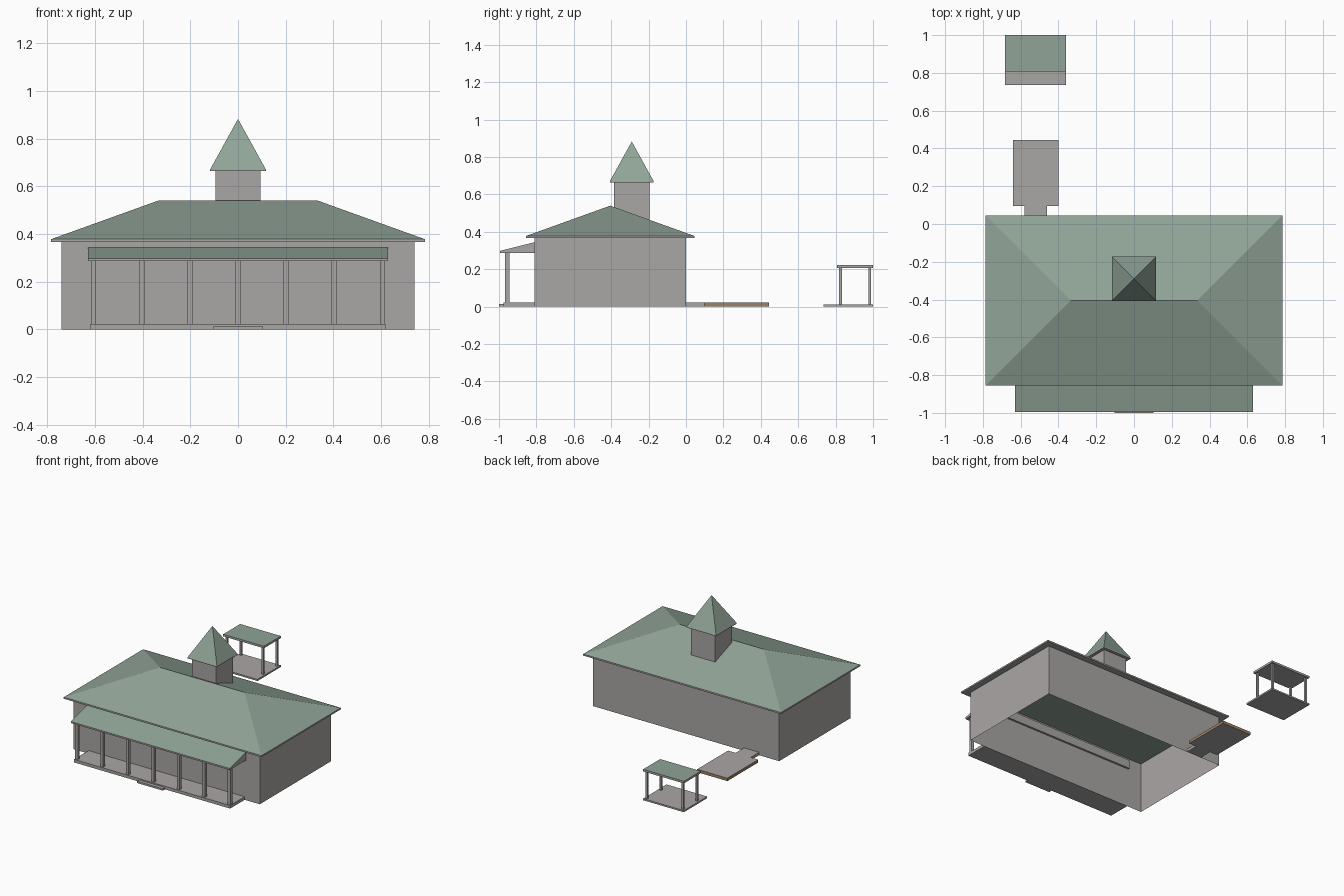
import bpy
import bmesh
from mathutils import Vector

cube = bpy.data.objects.get("Cube")
if cube:
    bpy.data.objects.remove(cube, do_unlink=True)


def material(name, rgb):
    m = bpy.data.materials.new(name)
    m.use_nodes = True
    m.diffuse_color = (*rgb, 1)
    m.node_tree.nodes["Principled BSDF"].inputs["Base Color"].default_value = (*rgb, 1)
    return m


GREY = material("warm_grey", (0.40, 0.385, 0.375))
GREEN = material("roof_green", (0.28, 0.37, 0.31))
BROWN = material("timber_brown", (0.34, 0.22, 0.13))


def finish(name, bm, accent=GREEN, rule=None):
    """Store the mesh; faces passing the rule get the accent colour."""
    bm.normal_update()
    for f in bm.faces:
        f.material_index = int(bool(rule and rule(f)))
    mesh = bpy.data.meshes.new(name)
    bm.to_mesh(mesh)
    bm.free()
    mesh.materials.append(GREY)
    if rule:
        mesh.materials.append(accent)
    obj = bpy.data.objects.new(name, mesh)
    bpy.context.scene.collection.objects.link(obj)
    return obj


def box_mesh(x, y, z):
    bm = bmesh.new()
    bmesh.ops.create_cube(bm, size=1)
    for v in bm.verts:
        v.co = Vector([r[0] if c < 0 else r[1] for c, r in zip(v.co, (x, y, z))])
    bm.normal_update()
    return bm


def box(name, x, y, z, accent=GREEN, rule=None):
    return finish(name, box_mesh(x, y, z), accent, rule)


def peaked_roof(name, x, y, z, peak, ridge, overhang, inner_green):
    """Thin fascia with slopes rising to a ridge, or to a point if ridge is 0."""
    bm = box_mesh(x, y, z)
    top = max(bm.faces, key=lambda f: f.normal.z)
    bottom = min(bm.faces, key=lambda f: f.normal.z)
    corners = list(top.verts)
    bmesh.ops.delete(bm, geom=[top], context='FACES_ONLY')
    mid_y = sum(y) / 2
    ends = {s: bm.verts.new((s * ridge, mid_y, peak)) for s in (-1, 1)}
    for i, a in enumerate(corners):
        b = corners[(i + 1) % 4]
        ea, eb = (ends[1 if v.co.x > 0 else -1] for v in (a, b))
        bm.faces.new((a, b, ea) if ea is eb else (a, b, eb, ea))
    # soffit ring around the space enclosed by the walls
    bmesh.ops.inset_region(bm, faces=[bottom], thickness=overhang)
    bmesh.ops.remove_doubles(bm, verts=bm.verts, dist=0.0001)
    bmesh.ops.recalc_face_normals(bm, faces=bm.faces)

    def is_green(f):
        inner = (f.normal.z < -0.9 and
                 max(abs(v.co.x) for v in f.verts) < x[1] - overhang / 2)
        return 0.1 < f.normal.z or (inner_green and inner)
    return finish(name, bm, GREEN, is_green)


def upward(f):
    return f.normal.z > 0.5


# Main building: a shell of walls with its underside open
bm = box_mesh((-0.74, 0.74), (-0.81, 0), (0, 0.37))
bmesh.ops.delete(bm, geom=[f for f in bm.faces if abs(f.normal.z) > 0.5],
                 context='FACES_ONLY')
finish("main_walls", bm)
peaked_roof("main_roof", (-0.785, 0.785), (-0.855, 0.045), (0.367, 0.378),
            0.54, 0.335, 0.045, True)

# Roof tower
box("tower_walls", (-0.095, 0.095), (-0.385, -0.195), (0.44, 0.667))
peaked_roof("tower_spire", (-0.117, 0.117), (-0.407, -0.173), (0.664, 0.671),
            0.883, 0, 0.022, False)

# Front porch: floor, step, wedge roof and a row of columns
box("porch_floor", (-0.62, 0.62), (-0.975, -0.81), (0, 0.022))
box("porch_step", (-0.103, 0.103), (-1, -0.97), (0, 0.013))
bm = box_mesh((-0.63, 0.63), (-0.995, -0.795), (0.287, 0.348))
for v in bm.verts:
    if v.co.y < -0.9 and v.co.z > 0.3:
        v.co.z = 0.298
finish("porch_roof", bm, GREEN, upward)
for i in range(7):
    cx = -0.606 + 0.202 * i
    box(f"porch_column_{i + 1}", (cx - 0.011, cx + 0.011), (-0.967, -0.945),
        (0.02, 0.29))

# Rear walkway and patio with timber edging
box("rear_walkway", (-0.58, -0.46), (0, 0.097), (0, 0.021))
box("rear_patio", (-0.64, -0.40), (0.095, 0.445), (0, 0.021),
    BROWN, lambda f: abs(f.normal.z) < 0.5)

# Detached shelter
box("shelter_floor", (-0.683, -0.36), (0.735, 1), (0, 0.012))
box("shelter_roof", (-0.683, -0.36), (0.808, 1), (0.207, 0.222), GREEN, upward)
for side, px in (("right", -0.665), ("left", -0.378)):
    for end, py in (("front", 0.826), ("back", 0.982)):
        box(f"shelter_post_{end}_{side}", (px - 0.007, px + 0.007),
            (py - 0.007, py + 0.007), (0.01, 0.21))
